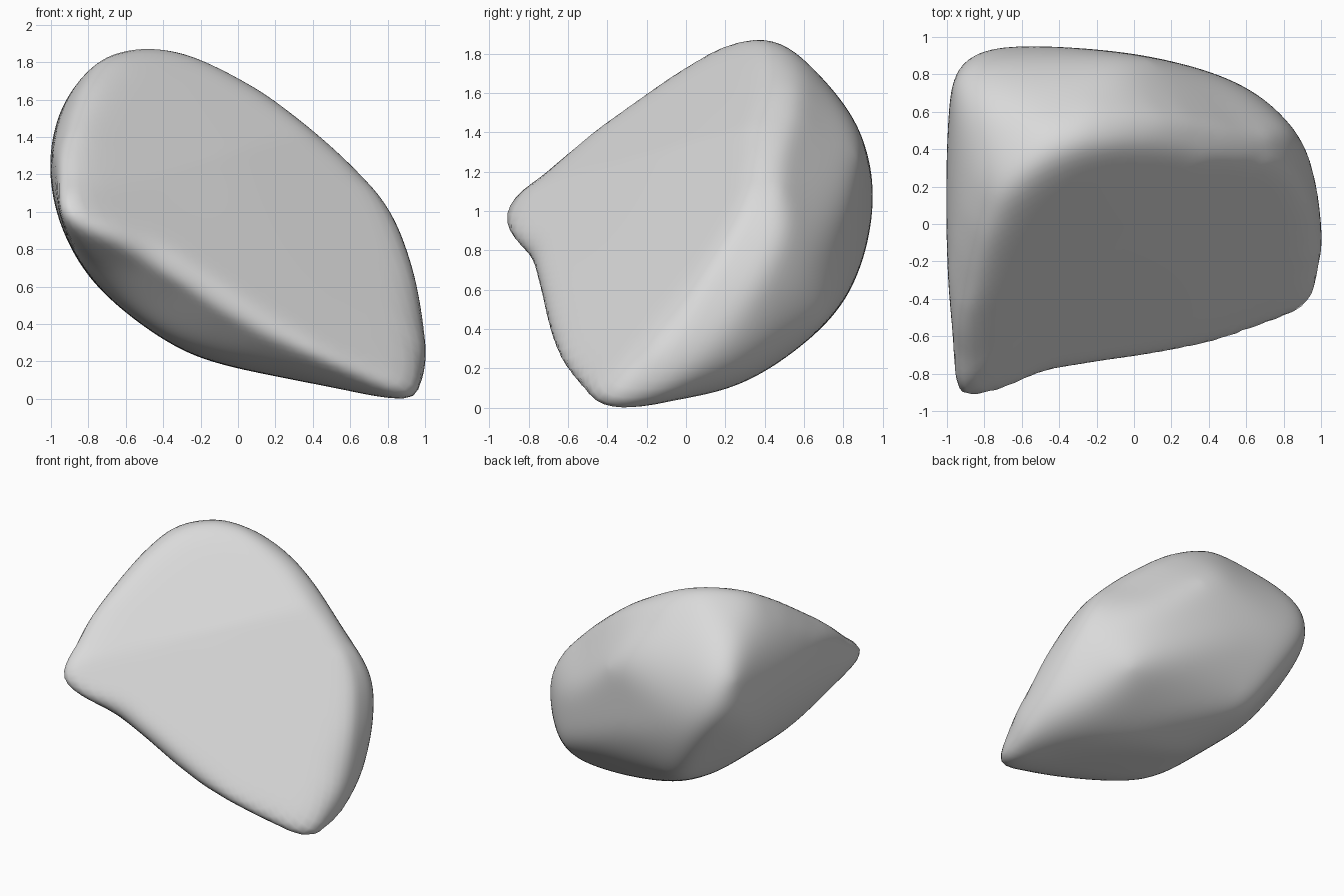
import bpy
import bmesh
from math import radians, sin, cos, inf
from mathutils import Vector

old = bpy.data.objects.get("Cube")
if old:
    bpy.data.objects.remove(old, do_unlink=True)

CORE = Vector((-.15, .15, .9))          # inner point the stone grows from
MARGIN = .013                           # allowance for the later softening


def tilted(turn, tilt):
    """Pair of axes for an outline on a plane turned about z, then tilted."""
    t, a = radians(turn), radians(tilt)
    side = Vector((cos(t), sin(t), 0))
    away = Vector((-sin(t), cos(t), 0))
    return side, away * sin(a) + Vector((0, 0, cos(a)))


X, Y, Z = Vector((1, 0, 0)), Vector((0, 1, 0)), Vector((0, 0, 1))

# Outlines that carve the stone
front_profile = [
    (-1, 1.2), (-.99, 1.36), (-.93, 1.58), (-.78, 1.78), (-.6, 1.86), (-.45, 1.87),
    (-.25, 1.83), (0, 1.71), (.25, 1.54), (.6, 1.24), (.8, 1), (.92, .7), (.98, .4),
    (1, .2), (1, -.03), (.7, .03), (.3, .11), (-.2, .23), (-.5, .4), (-.78, .65), (-.94, .93)]
side_profile = [
    (-1, .92), (-.92, 1.1), (-.7, 1.32), (-.4, 1.53), (0, 1.74), (.2, 1.85), (.4, 1.87),
    (.55, 1.8), (.75, 1.6), (.88, 1.4), (.95, 1.08), (.87, .7), (.72, .45), (.4, .19),
    (.15, .07), (-.2, -.01), (-.4, .01), (-.58, .12), (-.7, .4), (-.77, .66), (-.89, .79)]
top_profile = [
    (-.92, .92), (-.7, .95), (-.3, .93), (.1, .88), (.5, .77), (.75, .62), (.93, .4),
    (1, 0), (.97, -.25), (.88, -.52), (.3, -.65), (-.42, -.76), (-.6, -.83), (-.83, -.99),
    (-.92, -.97), (-.96, -.6), (-1, 0), (-.98, .6)]
face_profile = [
    (-1.29, .86), (-.99, 1.34), (-.52, 1.86), (-.19, 1.95), (.07, 1.9), (.43, 1.63),
    (.76, 1.15), (.99, .75), (.96, .2), (.77, -.2), (.55, -.36), (.32, -.28),
    (-.26, .04), (-.85, .53), (-1.19, .71)]
back_profile = [
    (.99, .64), (.96, .88), (.8, 1.14), (.47, 1.34), (.03, 1.46), (-.3, 1.48), (-.59, 1.41),
    (-.99, 1.23), (-1.19, 1.15), (-1.31, 1.04), (-1.19, .86), (-.85, .53), (-.48, .26),
    (-.04, .07), (.32, .08), (.69, .16), (.87, .26)]
edge_profile = [
    (-1, .18), (-.74, .63), (-.47, 1.1), (-.12, 1.46), (.2, 1.64), (.5, 1.72),
    (.72, 1.69), (1.01, 1.49), (1.26, 1.26), (1.31, 1.12), (1.19, .9), (.82, .47),
    (.42, .19), (.06, .08), (-.38, .06), (-.71, .11)]

carvings = [
    ((X, Z), front_profile),
    ((Y, Z), side_profile),
    ((X, Y), top_profile),
    (tilted(35, 25), face_profile),
    (tilted(35, -25), back_profile),
    (tilted(135, -25), edge_profile),
]

# Broad broken face: two gently creased planes (normal, distance)
FACETS = [
    (Vector((.395, -.61, .685)), .92),
    (Vector((.476, -.666, .578)), .78),
]


def cross(a, b):
    return a[0] * b[1] - a[1] * b[0]


def rounded(points, steps=3):
    """Closed smooth curve through the profile points."""
    pts = [Vector(p) for p in points]
    n = len(pts)
    curve = []
    for i in range(n):
        a, b, c, d = (pts[(i + k) % n] for k in (-1, 0, 1, 2))
        # tangents limited by the span, so corners do not overshoot
        span = (c - b).length
        m0 = (c - a).normalized() * span
        m1 = (d - b).normalized() * span
        for k in range(steps):
            t = k / steps
            h = t * t * (3 - 2 * t)
            curve.append(b * (1 - h) + c * h
                         + m0 * (t * (1 - t) ** 2) - m1 * (t * t * (1 - t)))
    return curve


def prepare(axes, points):
    """Edges of an outline, measured from the core."""
    u, v = axes
    rel = [(p.x - CORE.dot(u), p.y - CORE.dot(v)) for p in rounded(points)]
    edges = []
    for p, q in zip(rel, rel[1:] + rel[:1]):
        edges.append((p, (q[0] - p[0], q[1] - p[1])))
    return u, v, edges


def reach_outline(direction, outline):
    """Distance from the core to an outline along a direction."""
    u, v, edges = outline
    d = (direction.dot(u), direction.dot(v))
    best = inf
    for p, e in edges:
        det = cross(d, e)
        if abs(det) < 1e-9:
            continue
        along = cross(p, d) / det
        if -1e-6 <= along <= 1 + 1e-6:
            t = cross(p, e) / det
            if t > 0:
                best = min(best, t)
    return best


def reach_facet(direction, facet):
    """Distance from the core to a facet plane along a direction."""
    normal, distance = facet
    facing = direction.dot(normal)
    return (distance - CORE.dot(normal)) / facing if facing > 1e-6 else inf


def depth(point):
    """How far a point lies behind the broken face."""
    return min(distance - point.dot(normal) for normal, distance in FACETS)


# Stone body
outlines = [prepare(axes, points) for axes, points in carvings]
bm = bmesh.new()
bmesh.ops.create_icosphere(bm, subdivisions=6, radius=1)
for vert in bm.verts:
    d = vert.co.normalized()
    reach = [reach_outline(d, o) for o in outlines]
    reach += [reach_facet(d, f) for f in FACETS]
    vert.co = CORE + d * (min(reach) + MARGIN)

# Weather the ridges: the back most, the upper rim less, the sharp lower rim least
everything = bm.verts[:]
back = [v for v in everything if depth(v.co) > .22]
upper = [v for v in everything if v.co.z > 1.15 or depth(v.co) > .12]
for region, passes in ((back, 24), (upper, 5), (everything, 3)):
    for _ in range(passes):
        bmesh.ops.smooth_vert(bm, verts=region, factor=.5,
                              use_axis_x=True, use_axis_y=True, use_axis_z=True)
for f in bm.faces:
    f.smooth = True

mesh = bpy.data.meshes.new("stone")
bm.to_mesh(mesh)
bm.free()
stone = bpy.data.objects.new("stone", mesh)
bpy.context.scene.collection.objects.link(stone)

# Plain stone colour
grey = bpy.data.materials.new("light_grey_stone")
grey.use_nodes = True
colour = (.7, .7, .7, 1)
grey.diffuse_color = colour
shader = next(n for n in grey.node_tree.nodes if n.type == "BSDF_PRINCIPLED")
shader.inputs["Base Color"].default_value = colour
shader.inputs["Roughness"].default_value = .8
mesh.materials.append(grey)
